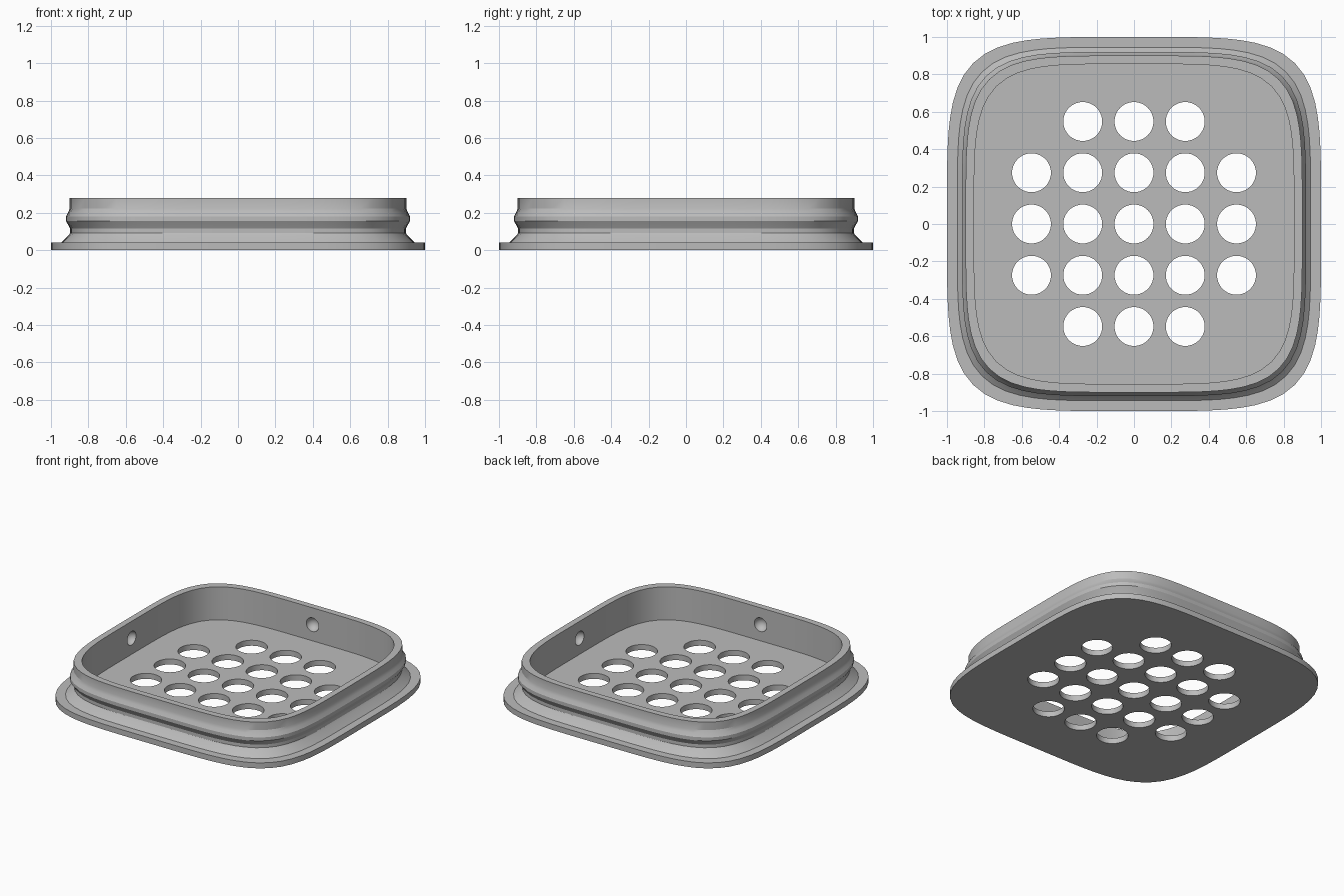
import bpy, bmesh, math
from mathutils import Matrix

cube = bpy.data.objects.get("Cube")
if cube:
    bpy.data.objects.remove(cube, do_unlink=True)

SIDES = 96          # points around the rounded-square outline
POWER = 4.6         # squareness of the outline
FLOOR = 0.04
HOLE_STEP = 0.274
HOLE_RADIUS = 0.104
DIMPLE_RADIUS = 0.05

grey = bpy.data.materials.new("matte grey")
grey.use_nodes = True
colour = (0.5, 0.5, 0.5, 1)
grey.diffuse_color = colour
grey.node_tree.nodes["Principled BSDF"].inputs["Base Color"].default_value = colour


def outline(size, z):
    """Rounded square ring, as a superellipse."""
    points = []
    for i in range(SIDES):
        a = 2 * math.pi * i / SIDES
        c, s = math.cos(a), math.sin(a)
        r = size / (abs(c) ** POWER + abs(s) ** POWER) ** (1 / POWER)
        points.append((r * c, r * s, z))
    return points


def make_object(name, bm):
    bmesh.ops.recalc_face_normals(bm, faces=bm.faces)
    mesh = bpy.data.meshes.new(name)
    bm.to_mesh(mesh)
    bm.free()
    mesh.materials.append(grey)
    obj = bpy.data.objects.new(name, mesh)
    bpy.context.collection.objects.link(obj)
    return obj


# Tray wall section, from the underside up the outside and down the inside
profile = [(1, 0), (1, 0.04), (0.945, 0.04), (0.905, 0.08), (0.897, 0.092),
           (0.897, 0.115), (0.908, 0.135), (0.92, 0.155), (0.92, 0.18),
           (0.908, 0.202), (0.9, 0.222), (0.9, 0.28), (0.855, 0.28),
           (0.855, FLOOR)]
bm = bmesh.new()
rings = [[bm.verts.new(p) for p in outline(*station)] for station in profile]
for low, high in zip(rings, rings[1:]):
    for i in range(SIDES):
        j = (i + 1) % SIDES
        bm.faces.new((low[i], low[j], high[j], high[i]))
bm.faces.new(rings[0])
bm.faces.new(rings[-1])
tray = make_object("drain_tray", bm)

# Cutter: floor drain holes, without the four corners of the grid
bm = bmesh.new()
for col in range(-2, 3):
    for row in range(-2, 3):
        if abs(col) + abs(row) < 4:
            place = Matrix.Translation((col * HOLE_STEP, row * HOLE_STEP, FLOOR / 2))
            bmesh.ops.create_cone(bm, cap_ends=True, segments=40, radius1=HOLE_RADIUS,
                                  radius2=HOLE_RADIUS, depth=0.2, matrix=place)
# Cutter: a round dimple in the middle of each inner wall
for k in range(4):
    place = Matrix.Rotation(k * math.pi / 2, 4, 'Z') @ Matrix.Translation((0.855, 0, 0.157))
    bmesh.ops.create_uvsphere(bm, u_segments=24, v_segments=12,
                              radius=DIMPLE_RADIUS, matrix=place)
cutter = make_object("hole_cutter", bm)
cutter.hide_render = True

# Cut the holes, then shade smoothly with sharp edges kept
cut = tray.modifiers.new("holes", 'BOOLEAN')
cut.operation = 'DIFFERENCE'
cut.solver = 'EXACT'
cut.object = cutter
for obj in bpy.context.selected_objects:
    obj.select_set(False)
bpy.context.view_layer.objects.active = tray
tray.select_set(True)
bpy.ops.object.modifier_apply(modifier=cut.name)
bpy.data.objects.remove(cutter, do_unlink=True)
bpy.ops.object.shade_smooth_by_angle(angle=math.radians(25))
